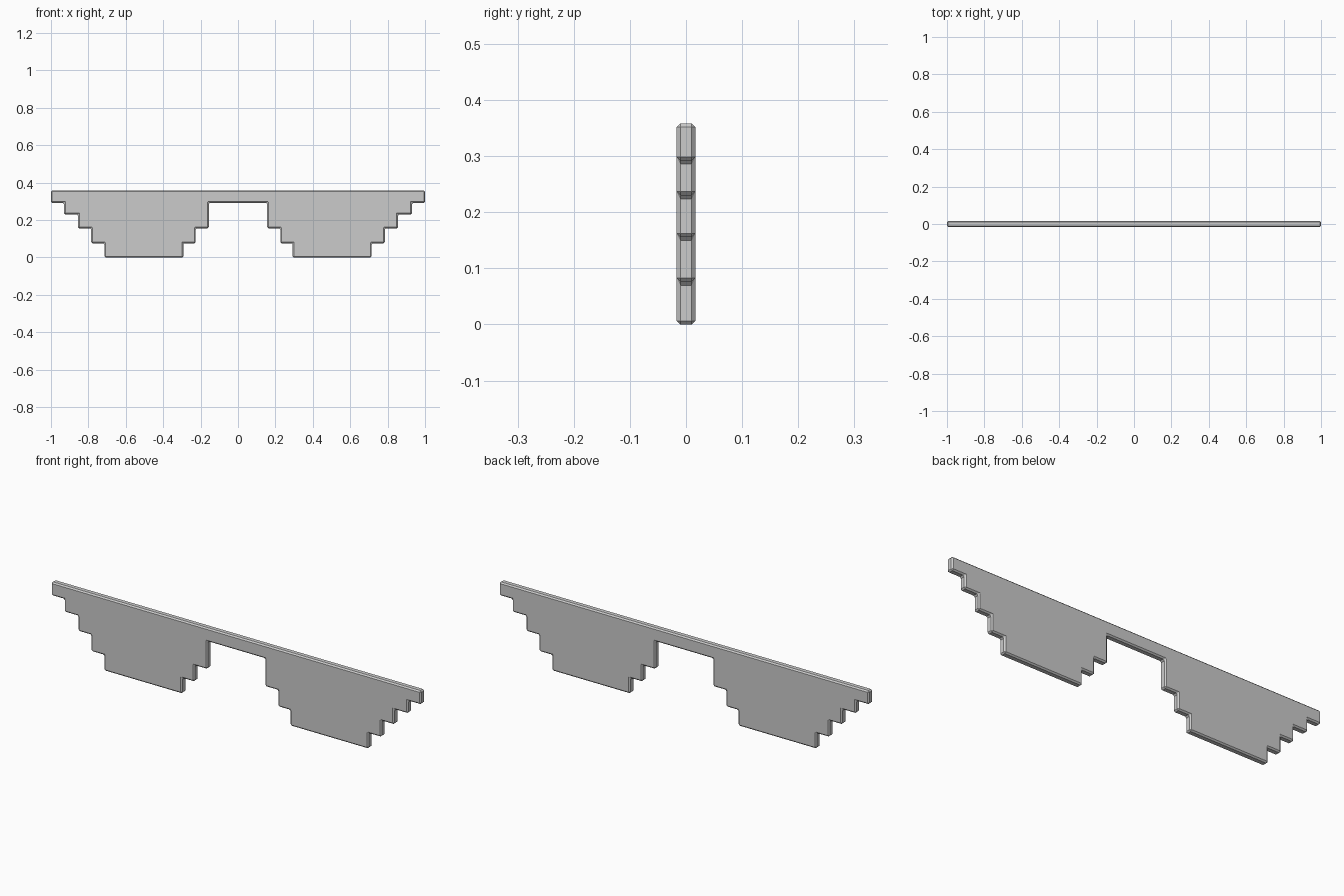
import bpy, bmesh
from mathutils import Vector

if "Cube" in bpy.data.objects:
    bpy.data.objects.remove(bpy.data.objects["Cube"])

HALF_THICKNESS = 0.0165

# Stepped outline of the right half: outer end, lens steps, nose bridge
half = [(1.0, 0.358), (1.0, 0.292), (0.93, 0.292), (0.93, 0.23),
        (0.855, 0.23), (0.855, 0.156), (0.785, 0.156), (0.785, 0.076),
        (0.715, 0.076), (0.715, 0.0), (0.292, 0.0), (0.292, 0.076),
        (0.226, 0.076), (0.226, 0.156), (0.156, 0.156), (0.156, 0.292)]
outline = half + [(-x, z) for x, z in reversed(half)]

# Extrude the mirrored outline into a flat plate
bm = bmesh.new()
face = bm.faces.new([bm.verts.new((x, -HALF_THICKNESS, z)) for x, z in outline])
ext = bmesh.ops.extrude_face_region(bm, geom=[face], use_keep_orig=True)
moved = [v for v in ext["geom"] if isinstance(v, bmesh.types.BMVert)]
bmesh.ops.translate(bm, verts=moved, vec=Vector((0, 2 * HALF_THICKNESS, 0)))
bmesh.ops.recalc_face_normals(bm, faces=bm.faces)

mesh = bpy.data.meshes.new("stepped_glasses_front")
bm.to_mesh(mesh)
bm.free()
plate = bpy.data.objects.new("stepped_glasses_front", mesh)
bpy.context.collection.objects.link(plate)

# Small chamfer on every edge and corner
bevel = plate.modifiers.new("edge_chamfer", 'BEVEL')
bevel.width = 0.0065
bevel.segments = 1
bevel.limit_method = 'ANGLE'
